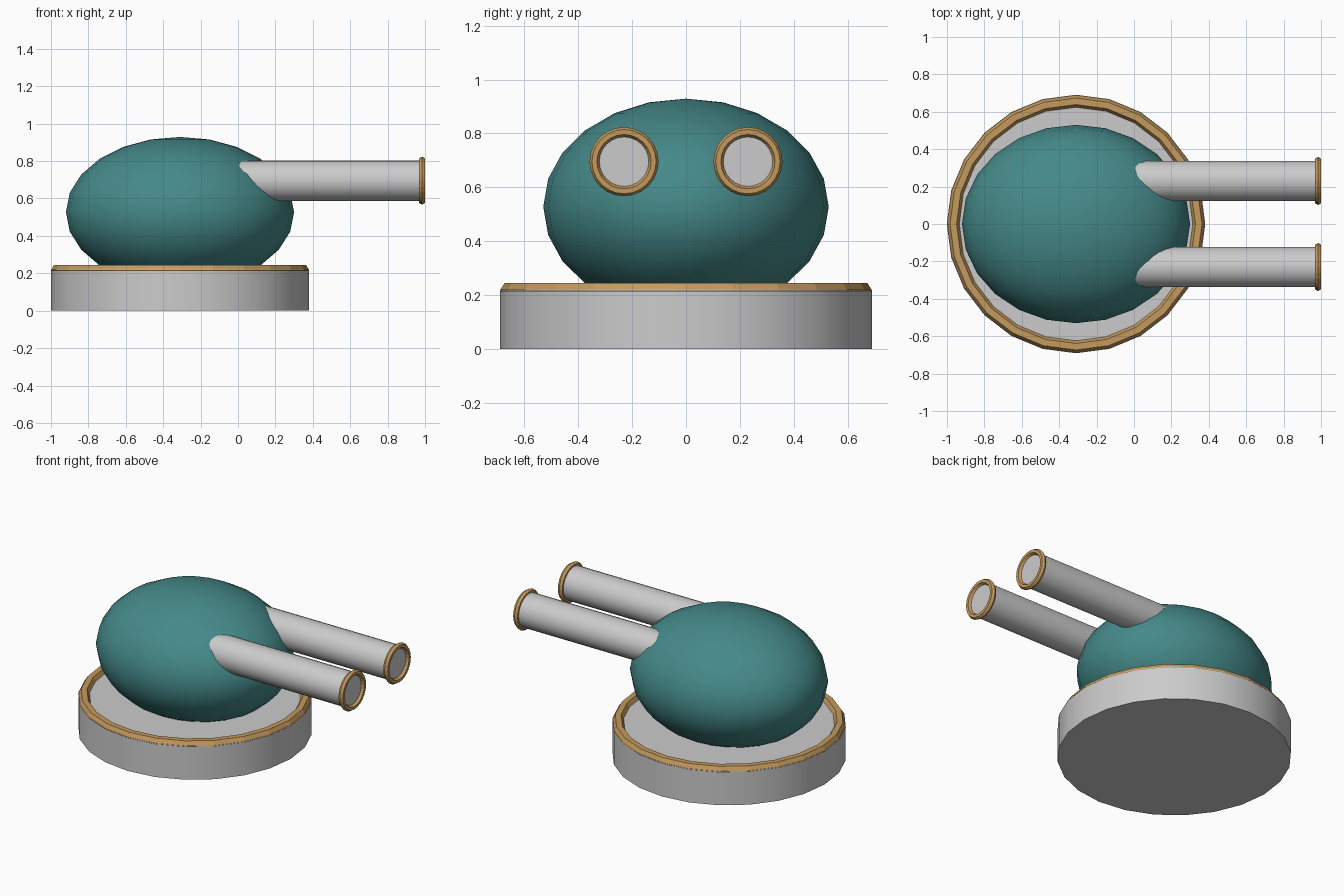
import bpy, math

if "Cube" in bpy.data.objects:
    bpy.data.objects.remove(bpy.data.objects["Cube"])

CX = -0.31   # x of the turret's vertical axis


def material(name, rgb):
    m = bpy.data.materials.new(name)
    m.diffuse_color = (*rgb, 1)
    m.use_nodes = True
    m.node_tree.nodes["Principled BSDF"].inputs["Base Color"].default_value = m.diffuse_color
    return m


teal = material("teal", (0.06, 0.25, 0.25))
brass = material("brass", (0.55, 0.32, 0.11))
ALONG_X = (0, math.pi / 2, 0)


def finish(name, mat=None, smooth=True):
    ob = bpy.context.object
    ob.name = name
    if mat:
        ob.data.materials.append(mat)
    if smooth:
        bpy.ops.object.shade_smooth_by_angle(angle=math.radians(40))
    return ob


def cylinder(name, radius, depth, loc, rot=(0, 0, 0)):
    bpy.ops.mesh.primitive_cylinder_add(vertices=24, radius=radius, depth=depth,
                                        location=loc, rotation=rot)
    return finish(name)


def ring(name, major, minor, loc, rot=(0, 0, 0)):
    # hexagonal section, flat on top
    bpy.ops.mesh.primitive_torus_add(major_segments=24, minor_segments=6,
                                     major_radius=major, minor_radius=minor,
                                     location=loc, rotation=rot)
    return finish(name, brass, smooth=False)


# round base with brass rim
cylinder("base", 0.69, 0.22, (CX, 0, 0.11))
ring("base_rim", 0.656, 0.035, (CX, 0, 0.215))

# squashed dome body sunk into the base
bpy.ops.mesh.primitive_uv_sphere_add(segments=24, ring_count=12, radius=1,
                                     location=(CX, 0, 0.527))
dome = finish("dome", teal)
dome.scale = (0.61, 0.53, 0.402)

# twin barrels with muzzle rings
for side, y in (("left", 0.23), ("right", -0.23)):
    start, end = -0.22, 0.984
    cylinder(f"barrel_{side}", 0.108, end - start, ((start + end) / 2, y, 0.695), ALONG_X)
    ring(f"muzzle_ring_{side}", 0.11, 0.0183, (end, y, 0.695), ALONG_X)
